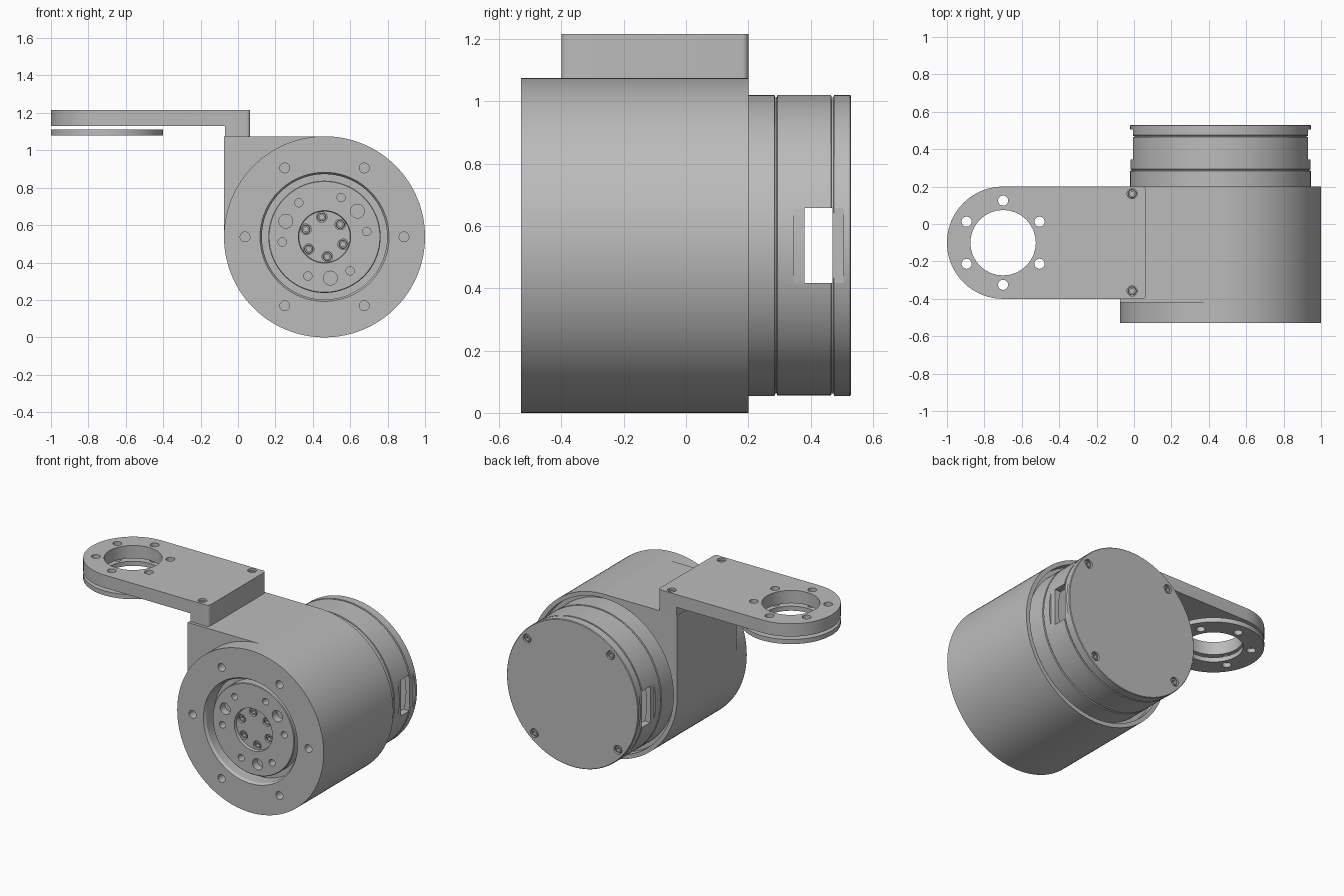
import bpy, bmesh
from math import sin, cos, pi, radians
from mathutils import Matrix, Vector

cube = bpy.data.objects.get("Cube")
if cube:
    bpy.data.objects.remove(cube)

# Main axis of the motor (runs along y) and its housing radius
CX, CZ, R = 0.4625, 0.5375, 0.5375
TOP = CZ + R
RX, RY = -0.70, -0.10          # centre of the bracket ring

grey = bpy.data.materials.new("metal_grey")
grey.use_nodes = True
grey.diffuse_color = (0.5, 0.5, 0.5, 1)
grey.node_tree.nodes["Principled BSDF"].inputs["Base Color"].default_value = grey.diffuse_color

ALONG_Y = Matrix.Rotation(-pi / 2, 4, 'X')
ALONG_Z = Matrix.Identity(4)


def finish(name, bm):
    bmesh.ops.remove_doubles(bm, verts=bm.verts, dist=1e-5)
    bmesh.ops.recalc_face_normals(bm, faces=bm.faces)
    mesh = bpy.data.meshes.new(name)
    bm.to_mesh(mesh)
    bm.free()
    mesh.materials.append(grey)
    ob = bpy.data.objects.new(name, mesh)
    bpy.context.collection.objects.link(ob)
    return ob


def lathe(name, profile, place, steps=96, closed=False):
    """Revolve (radius, height) points about local z, then place them."""
    bm = bmesh.new()
    vs = [bm.verts.new((r, 0, h)) for r, h in profile]
    es = [bm.edges.new(p) for p in zip(vs, vs[1:])]
    if closed:
        es.append(bm.edges.new((vs[-1], vs[0])))
    bmesh.ops.spin(bm, geom=vs + es, cent=(0, 0, 0), axis=(0, 0, 1),
                   angle=2 * pi, steps=steps, use_merge=True)
    bm.transform(place)
    return finish(name, bm)


def prism(name, outline, depth):
    """Extrude a flat 3D outline along a vector."""
    bm = bmesh.new()
    face = bm.faces.new([bm.verts.new(p) for p in outline])
    new = bmesh.ops.extrude_face_region(bm, geom=[face], use_keep_orig=True)["geom"]
    bmesh.ops.translate(bm, vec=depth, verts=[v for v in new if isinstance(v, bmesh.types.BMVert)])
    return finish(name, bm)


def arc(cx, cy, r, a0, a1, n):
    return [(cx + r * cos(radians(a0 + (a1 - a0) * i / n)),
             cy + r * sin(radians(a0 + (a1 - a0) * i / n))) for i in range(n + 1)]


def ring(cx, cy, r, first, count):
    return arc(cx, cy, r, first, first + 360 * (count - 1) / count, count - 1)


def cut(ob, holes=(), boxes=()):
    """holes: (point, radius, half depth, axis); boxes: (low corner, high corner)."""
    bm = bmesh.new()
    for p, r, h, axis in holes:
        bmesh.ops.create_cone(bm, cap_ends=True, segments=32, radius1=r, radius2=r,
                              depth=2 * h, matrix=Matrix.Translation(p) @ axis)
    for lo, hi in boxes:
        lo, hi = Vector(lo), Vector(hi)
        bmesh.ops.create_cube(bm, size=1, matrix=Matrix.Translation((lo + hi) / 2)
                              @ Matrix.Diagonal((*(hi - lo), 1)))
    cutter = finish("cutter", bm)
    cutter.hide_render = True
    mod = ob.modifiers.new("cut", 'BOOLEAN')
    mod.operation, mod.solver, mod.object = 'DIFFERENCE', 'EXACT', cutter
    bpy.context.view_layer.objects.active = ob
    bpy.ops.object.modifier_apply(modifier=mod.name)
    bpy.data.objects.remove(cutter)


def screw(name, point, r, axis, sign):
    """Socket head screw whose face looks along sign * axis."""
    s = r * 0.55
    lathe(name, [(0, -0.02 * sign), (s, -0.02 * sign), (s, 0), (r * 0.9, 0),
                 (r, -0.004 * sign), (r, -0.03 * sign), (0, -0.03 * sign)],
          Matrix.Translation(point) @ axis, steps=18)


axis_place = Matrix.Translation((CX, 0, CZ)) @ ALONG_Y

# Housing with front bore, rear groove and six front bolt holes
housing = lathe("motor_housing", [
    (0, -0.43), (0.335, -0.43), (0.335, -0.515), (0.345, -0.53), (R, -0.53),
    (R, 0.2), (0.51, 0.2), (0.51, 0.15), (0, 0.15)], axis_place, steps=128)
cut(housing, [((x, -0.53, z), 0.026, 0.06, ALONG_Y) for x, z in ring(CX, CZ, 0.425, 0, 6)])

# Square corner that carries the bracket
corner = [(CX - R, CZ), (CX - R, TOP), (CX, TOP)] + arc(CX, CZ, R - 0.004, 90, 180, 32)
prism("mounting_corner", [(x, -0.42, z) for x, z in corner], (0, 0.62, 0))

# Output flange with its hole patterns and hub screws
flange = lathe("output_flange", [
    (0, -0.48), (0.137, -0.48), (0.14, -0.5), (0.296, -0.5), (0.3, -0.496),
    (0.3, -0.41), (0, -0.41)], axis_place)
hub = ring(CX, CZ, 0.107, 38, 6)
cut(flange,
    [((x, -0.5, z), 0.037, 0.05, ALONG_Y) for x, z in ring(CX, CZ, 0.223, 38, 3)]
    + [((x, -0.5, z), 0.022, 0.05, ALONG_Y) for x, z in ring(CX, CZ, 0.228, 7, 6)]
    + [((x, -0.48, z), 0.028, 0.025, ALONG_Y) for x, z in hub])
for x, z in hub:
    screw("hub_screw", (x, -0.475, z), 0.023, ALONG_Y, -1)

# Hollow rear cover with two grooves, side flats, windows and screws
cover = lathe("rear_cover", [
    (0, 0.53), (0.479, 0.53), (0.483, 0.526), (0.483, 0.475), (0.475, 0.473),
    (0.475, 0.467), (0.482, 0.465), (0.482, 0.293), (0.475, 0.291), (0.475, 0.286),
    (0.483, 0.284), (0.483, 0.14), (0.44, 0.14), (0.44, 0.48), (0, 0.48)],
    axis_place, steps=128)
cover_screws = ring(CX, CZ, 0.435, 40, 4)
flats = [((CX + s * 0.53 - 0.0625, 0.345, CZ - 0.12), (CX + s * 0.53 + 0.0625, 0.505, CZ + 0.12))
         for s in (-1, 1)]
cut(cover, [((x, 0.53, z), 0.029, 0.022, ALONG_Y) for x, z in cover_screws], flats)
cut(cover, boxes=[((CX - 0.6, 0.38, CZ - 0.12), (CX + 0.6, 0.47, CZ + 0.12))])
for x, z in cover_screws:
    screw("cover_screw", (x, 0.525, z), 0.024, ALONG_Y, 1)

# Bracket: rounded arm with a foot, a large opening and bolt holes
outline = (arc(RX, RY, 0.3, 90, 270, 48) + arc(0.045, -0.38, 0.02, -90, 0, 5)
           + arc(0.045, 0.18, 0.02, 0, 90, 5))
bracket = prism("bracket_arm", [(x, y, TOP) for x, y in outline], (0, 0, 0.14))
cut(bracket, boxes=[((-1.2, -0.6, 1), (-0.07, 0.4, 1.13))])
arm_holes = [((x, y, 1.15), 0.027, 0.2, ALONG_Z) for x, y in ring(RX, RY, 0.225, 30, 6)]
foot_screws = [(-0.01, 0.162), (-0.01, -0.358)]
cut(bracket, arm_holes + [((x, y, 1.215), 0.027, 0.03, ALONG_Z) for x, y in foot_screws])
# Main opening
cut(bracket, [((RX, RY, 1.15), 0.175, 0.2, ALONG_Z)])
for x, y in foot_screws:
    screw("foot_screw", (x, y, 1.205), 0.023, ALONG_Z, 1)

# Loose ring under the arm
washer = lathe("arm_ring", [(0.175, 1.08), (0.3, 1.08), (0.3, 1.11), (0.175, 1.11)],
               Matrix.Translation((RX, RY, 0)), closed=True)
cut(washer, arm_holes)

# Smooth round surfaces, keep edges sharp
bpy.ops.object.select_all(action='DESELECT')
for ob in bpy.context.collection.objects:
    if ob.type == 'MESH' and grey.name in ob.data.materials:
        ob.select_set(True)
        bpy.context.view_layer.objects.active = ob
bpy.ops.object.shade_smooth_by_angle(angle=radians(30))
